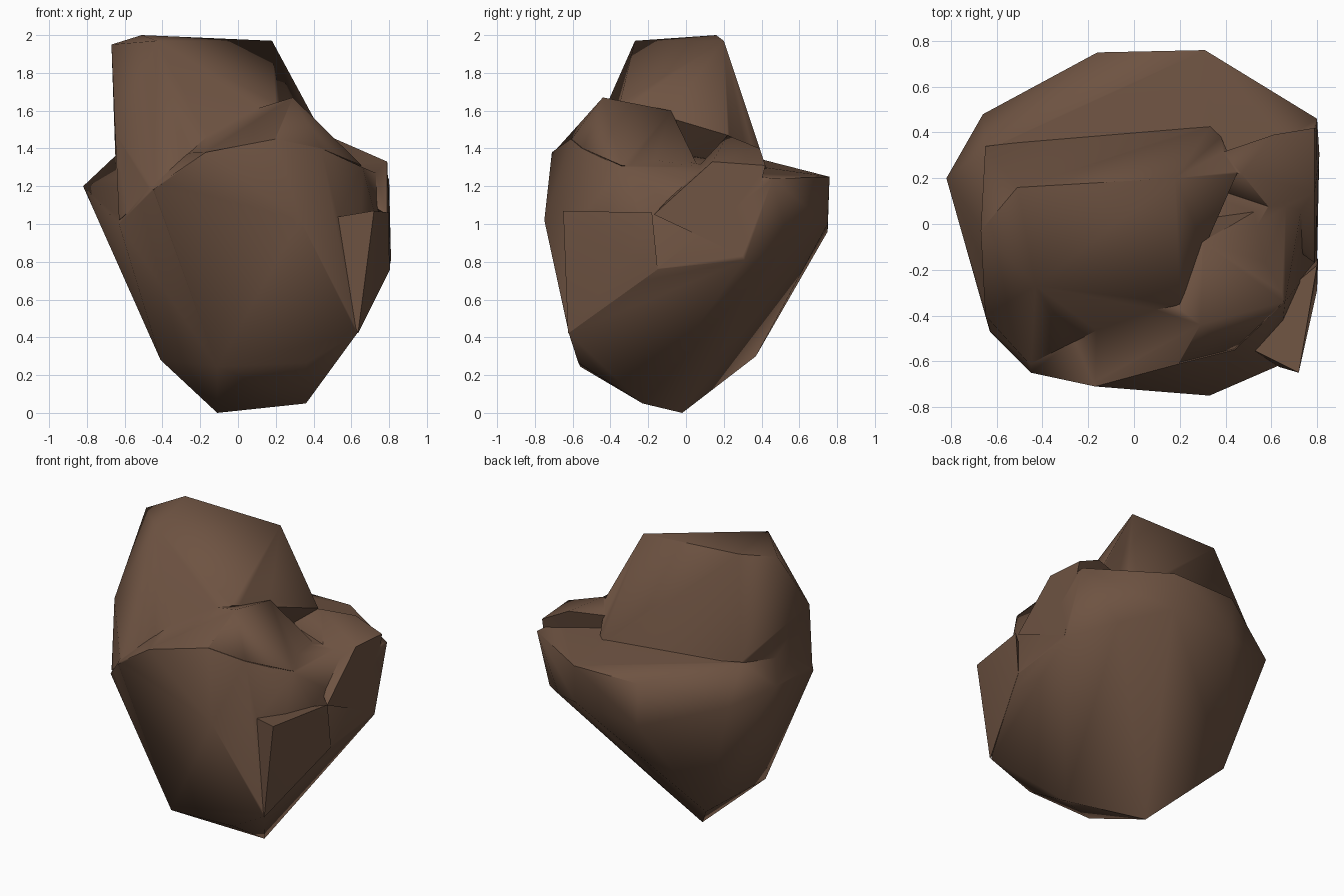
import bpy, bmesh, math

rock = bpy.data.materials.new("brown_rock")
rock.diffuse_color = (0.155, 0.086, 0.054, 1)


def chunk(name, points):
    """A faceted stone block: the convex hull of a few corner points."""
    bm = bmesh.new()
    for p in points:
        bm.verts.new(p)
    bmesh.ops.convex_hull(bm, input=bm.verts)
    loose = [v for v in bm.verts if not v.link_faces]
    bmesh.ops.delete(bm, geom=loose, context='VERTS')
    bmesh.ops.recalc_face_normals(bm, faces=bm.faces)
    me = bpy.data.meshes.new(name)
    bm.to_mesh(me)
    bm.free()
    me.materials.append(rock)
    ob = bpy.data.objects.new(name, me)
    bpy.context.collection.objects.link(ob)
    return ob


# main mass, narrowing to a blunt tip
body = chunk("boulder", [
    (-.11, -.02, 0), (.36, -.23, .05), (-.41, -.27, .28), (-.41, .37, .3),
    (-.11, -.56, .245), (.36, -.57, .265), (.63, -.62, .42), (.81, .31, .81),
    (.8, -.16, .76), (.31, .76, 1.25), (.31, .75, 1.0), (-.16, .75, .96),
    (-.16, .75, 1.25), (-.66, .48, 1.12), (-.82, .2, 1.2), (-.63, -.47, 1.0),
    (.33, -.75, 1.02), (-.45, -.65, 1.19), (-.17, -.71, 1.38),
    (.2, -.61, 1.45), (.44, -.55, 1.4), (.66, -.34, 1.3), (.8, .46, 1.24),
    (.58, .54, .9), (-.65, .33, 1.36)])

# sloping front shelf
shelf = chunk("front_shelf", [
    (-.45, -.65, 1.18), (-.17, -.705, 1.375), (.2, -.605, 1.45),
    (.44, -.545, 1.4), (.655, -.34, 1.31), (.57, .08, 1.27),
    (.29, -.44, 1.67), (.3, -.08, 1.6), (-.16, -.29, 1.53), (0, .1, 1.1)])

# tall upper block
tower = chunk("upper_block", [
    (-.67, -.03, 1.95), (-.51, .16, 2.0), (.18, .2, 1.97), (-.43, -.27, 1.97),
    (-.65, -.4, 1.48), (-.65, .34, 1.37), (.3, .2, 1.67), (.45, .22, 1.47),
    (.35, .45, 1.22), (-.45, -.62, 1.18), (-.63, -.46, 1.02),
    (.2, -.35, 1.64)])

# right shoulder and the sharp corner under it
shoulder = chunk("right_shoulder", [
    (.47, .22, 1.47), (.61, .39, 1.4), (.79, .14, 1.33), (.79, .42, 1.31),
    (.81, .3, .83), (.2, .25, 1.4), (.56, .07, 1.26), (.79, -.17, 1.05)])
corner = chunk("right_corner", [
    (.72, -.65, 1.07), (.8, -.18, 1.06), (.635, -.625, .42),
    (.805, -.15, .76), (.8, -.29, .84), (.42, -.5, 1.02)])

# fuse the blocks into one stone
bpy.context.view_layer.objects.active = body
body.select_set(True)
for part in (tower, shelf, shoulder, corner):
    mod = body.modifiers.new("fuse", 'BOOLEAN')
    mod.operation = 'UNION'
    mod.solver = 'EXACT'
    mod.object = part
    bpy.ops.object.modifier_apply(modifier=mod.name)
    bpy.data.objects.remove(part)

bpy.ops.object.shade_smooth_by_angle(angle=math.radians(58))
